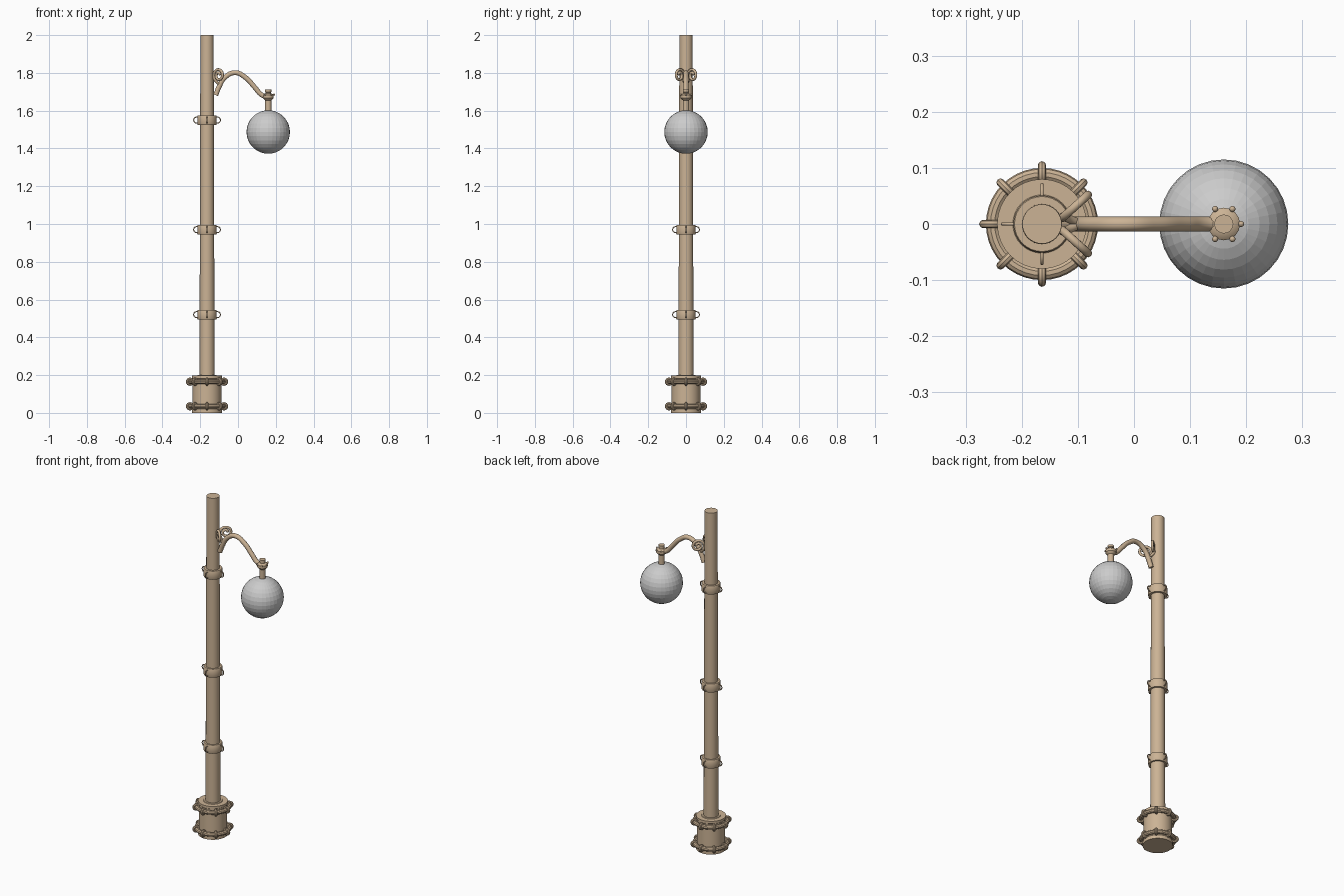
import bpy, math
from mathutils import Vector, Matrix

if "Cube" in bpy.data.objects:
    bpy.data.objects.remove(bpy.data.objects["Cube"])

PX = -0.164  # pole axis
metal = bpy.data.materials.new("tan_metal")
metal.diffuse_color = (0.60, 0.45, 0.30, 1)
metal.use_nodes = True
metal.node_tree.nodes["Principled BSDF"].inputs["Base Color"].default_value = metal.diffuse_color


def finish(ob, name, mat=metal, smooth=True):
    ob.name = name
    if mat:
        ob.data.materials.append(mat)
    if smooth:
        bpy.ops.object.shade_smooth_by_angle(angle=math.radians(35))
    return ob


def lathe(name, profile, x, n=32):
    """Closed solid of revolution from (radius, z) points."""
    verts, faces = [], []
    for r, z in profile:
        for i in range(n):
            a = 2 * math.pi * i / n
            verts.append((x + r * math.cos(a), r * math.sin(a), z))
    for j in range(len(profile) - 1):
        for i in range(n):
            k = (i + 1) % n
            faces.append((j * n + i, j * n + k, (j + 1) * n + k, (j + 1) * n + i))
    faces.append(tuple(reversed(range(n))))
    faces.append(tuple(range((len(profile) - 1) * n, len(profile) * n)))
    me = bpy.data.meshes.new(name)
    me.from_pydata(verts, [], faces)
    ob = bpy.data.objects.new(name, me)
    bpy.context.collection.objects.link(ob)
    bpy.context.view_layer.objects.active = ob
    bpy.ops.object.select_all(action='DESELECT')
    ob.select_set(True)
    return finish(ob, name)


def torus(name, loc, major, minor, rot=(0, 0, 0), n=32, m=10):
    bpy.ops.mesh.primitive_torus_add(location=loc, rotation=rot, major_radius=major,
                                     minor_radius=minor, major_segments=n, minor_segments=m)
    return finish(bpy.context.object, name)


def tube(name, pts, radius):
    """Smooth round tube through the points."""
    cu = bpy.data.curves.new(name, 'CURVE')
    cu.dimensions = '3D'
    cu.bevel_depth = radius
    cu.bevel_resolution = 3
    cu.use_fill_caps = True
    cu.resolution_u = 8
    sp = cu.splines.new('BEZIER')
    sp.bezier_points.add(len(pts) - 1)
    for bp, p in zip(sp.bezier_points, pts):
        bp.co = p
        bp.handle_left_type = bp.handle_right_type = 'AUTO'
    ob = bpy.data.objects.new(name, cu)
    cu.materials.append(metal)
    bpy.context.collection.objects.link(ob)
    return ob


# tapered pole and drum base
lathe("pole", [(0.040, 0.19), (0.035, 2.0)], PX)
lathe("base", [(0.080, 0), (0.080, 0.02), (0.076, 0.025), (0.076, 0.18),
               (0.080, 0.183), (0.080, 0.197), (0.052, 0.197), (0.050, 0.2)], PX)

# base rings with eight clamps each
for j, z in enumerate((0.035, 0.165)):
    torus(f"base_ring_{j}", (PX, 0, z), 0.088, 0.012, n=40)
    for i in range(8):
        a = i * math.pi / 4
        torus(f"base_clamp_{j}_{i}",
              (PX + 0.09 * math.cos(a), 0.09 * math.sin(a), z),
              0.0145, 0.0075, (math.pi / 2, 0, a), 16, 8)

# pole collars with four thin loop handles each
for j, z in enumerate((0.52, 0.97, 1.55)):
    lathe(f"collar_{j}", [(0.038, z - 0.025), (0.049, z - 0.025), (0.051, z - 0.021),
                          (0.051, z + 0.021), (0.049, z + 0.025), (0.038, z + 0.025)], PX)
    for i in range(4):
        a = i * math.pi / 2
        pts = [(PX + r * math.cos(a), r * math.sin(a), z + dz)
               for r, dz in ((0.047, 0.017), (0.064, 0.013), (0.0705, 0),
                             (0.064, -0.013), (0.047, -0.017))]
        tube(f"collar_loop_{j}_{i}", pts, 0.0028)

# curved lamp arm
tube("arm", [(-0.118, 0, 1.682), (-0.10, 0, 1.727), (-0.07, 0, 1.775), (-0.015, 0, 1.801),
             (0.04, 0, 1.775), (0.09, 0, 1.722), (0.122, 0, 1.686), (0.158, 0, 1.669)], 0.0135)

# pair of scrolls splayed either side of the arm
for side, name in ((1, "scroll_back"), (-1, "scroll_front")):
    pts = [(-0.095, 0, 1.735)]
    for i in range(15):
        t = i / 14
        a = math.radians(-150 - 560 * t)
        r = 0.036 * (1 - t) + 0.010 * t
        u = r * math.cos(a)
        pts.append((-0.102 + u * 0.75, side * (0.034 + u * 0.68), 1.787 + r * math.sin(a)))
    tube(name, pts, 0.0075)

# lamp fitting with small studs
lathe("lamp_fitting", [(0.017, 1.59), (0.017, 1.655), (0.024, 1.661), (0.029, 1.667),
                       (0.029, 1.683), (0.022, 1.689), (0.014, 1.691), (0.014, 1.697),
                       (0.017, 1.699), (0.017, 1.711)], 0.16, 16)
for i in range(6):
    a = i * math.pi / 3
    bpy.ops.mesh.primitive_uv_sphere_add(segments=10, ring_count=6, radius=0.0055,
        location=(0.16 + 0.031 * math.cos(a), 0.031 * math.sin(a), 1.685))
    finish(bpy.context.object, f"fitting_stud_{i}")

# grey globe
bpy.ops.mesh.primitive_uv_sphere_add(segments=32, ring_count=16, radius=0.115,
                                     location=(0.16, 0, 1.487))
finish(bpy.context.object, "globe", None, False)
